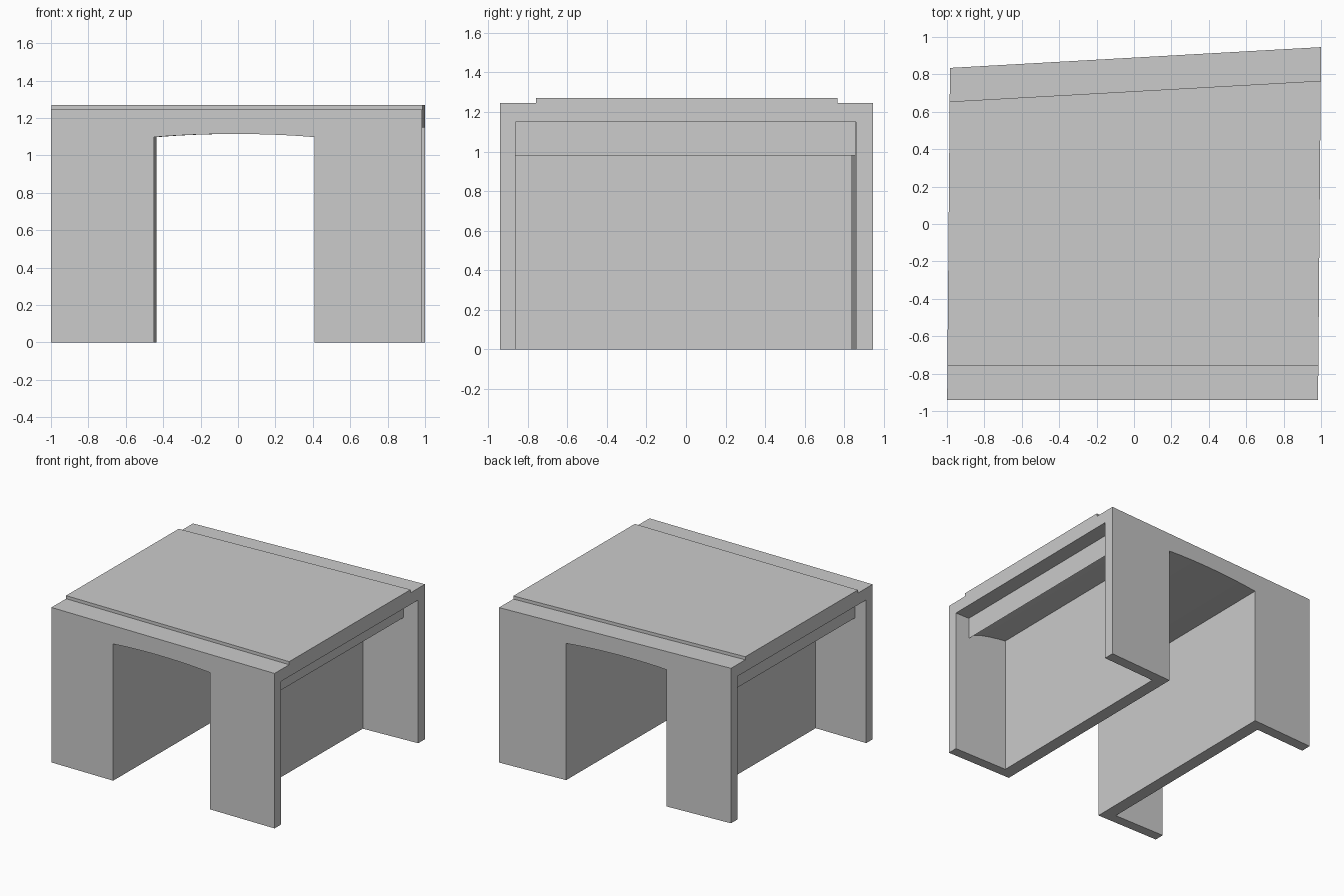
import bpy, bmesh, math

if "Cube" in bpy.data.objects:
    bpy.data.objects.remove(bpy.data.objects["Cube"])

SHEAR = 0.0085            # slight plan skew of the sides
BACK = 0.056              # slope of the skewed back end
CX, A = -0.012, 0.88      # arch centre and half span
SPRING, RISE = 0.98, 0.135
OPEN, THICK = 0.43, 0.10  # half opening and abutment wall thickness
LEFT, RIGHT = -0.991, 0.992
SLAB_Z, WALL_Z, DECK_Z = 1.15, 1.245, 1.27


def front(offset):
    return lambda x: -0.942 + offset


def back(offset):
    return lambda x: 0.89 + BACK * x - offset


def prism(name, profile, y0, y1):
    """Extrude an x-z profile between two plan lines y0(x) and y1(x)."""
    bm = bmesh.new()
    rings = []
    for y in (y0, y1):
        rings.append([bm.verts.new((x + SHEAR * y(x), y(x), z)) for x, z in profile])
    bm.faces.new(rings[0])
    bm.faces.new(rings[1][::-1])
    n = len(profile)
    for i in range(n):
        j = (i + 1) % n
        bm.faces.new((rings[0][i], rings[1][i], rings[1][j], rings[0][j]))
    bmesh.ops.recalc_face_normals(bm, faces=bm.faces)
    me = bpy.data.meshes.new(name)
    bm.to_mesh(me)
    bm.free()
    ob = bpy.data.objects.new(name, me)
    bpy.context.collection.objects.link(ob)
    for p in me.polygons:
        p.use_smooth = True
    bpy.context.view_layer.objects.active = ob
    ob.select_set(True)
    bpy.ops.object.shade_smooth_by_angle(angle=math.radians(20))
    ob.select_set(False)


def arc(u0, u1, n):
    """Points on the elliptical soffit from u0 to u1 (distance from centre)."""
    t0, t1 = math.acos(u0 / A), math.acos(u1 / A)
    ts = [t0 + (t1 - t0) * i / n for i in range(n + 1)]
    return [(CX + A * math.cos(t), SPRING + RISE * math.sin(t)) for t in ts]


def box(z0, z1):
    return [(LEFT, z0), (RIGHT, z0), (RIGHT, z1), (LEFT, z1)]


crown = arc(-OPEN, OPEN, 16)

# front and back walls with the arched opening
wall = ([(LEFT, WALL_Z), (LEFT, 0), (CX - OPEN, 0)] + crown
        + [(CX + OPEN, 0), (RIGHT, 0), (RIGHT, WALL_Z)])
prism("front_wall", wall, front(0), front(0.08))
prism("back_wall", wall, back(0.085), back(0))

# arch barrel with its two abutment walls and overhanging haunches
w = OPEN + THICK
barrel = ([(CX - A, SLAB_Z)] + arc(-A, -w, 10)
          + [(CX - w, 0), (CX - OPEN, 0)] + crown
          + [(CX + OPEN, 0), (CX + w, 0)] + arc(w, A, 10)
          + [(CX + A, SLAB_Z)])
prism("arch_barrel", barrel, front(0.08), back(0.085))

# slab between the end walls, and the raised road deck
prism("slab", box(SLAB_Z, WALL_Z), front(0.08), back(0.085))
prism("road_deck", box(WALL_Z, DECK_Z), front(0.184), back(0.18))
